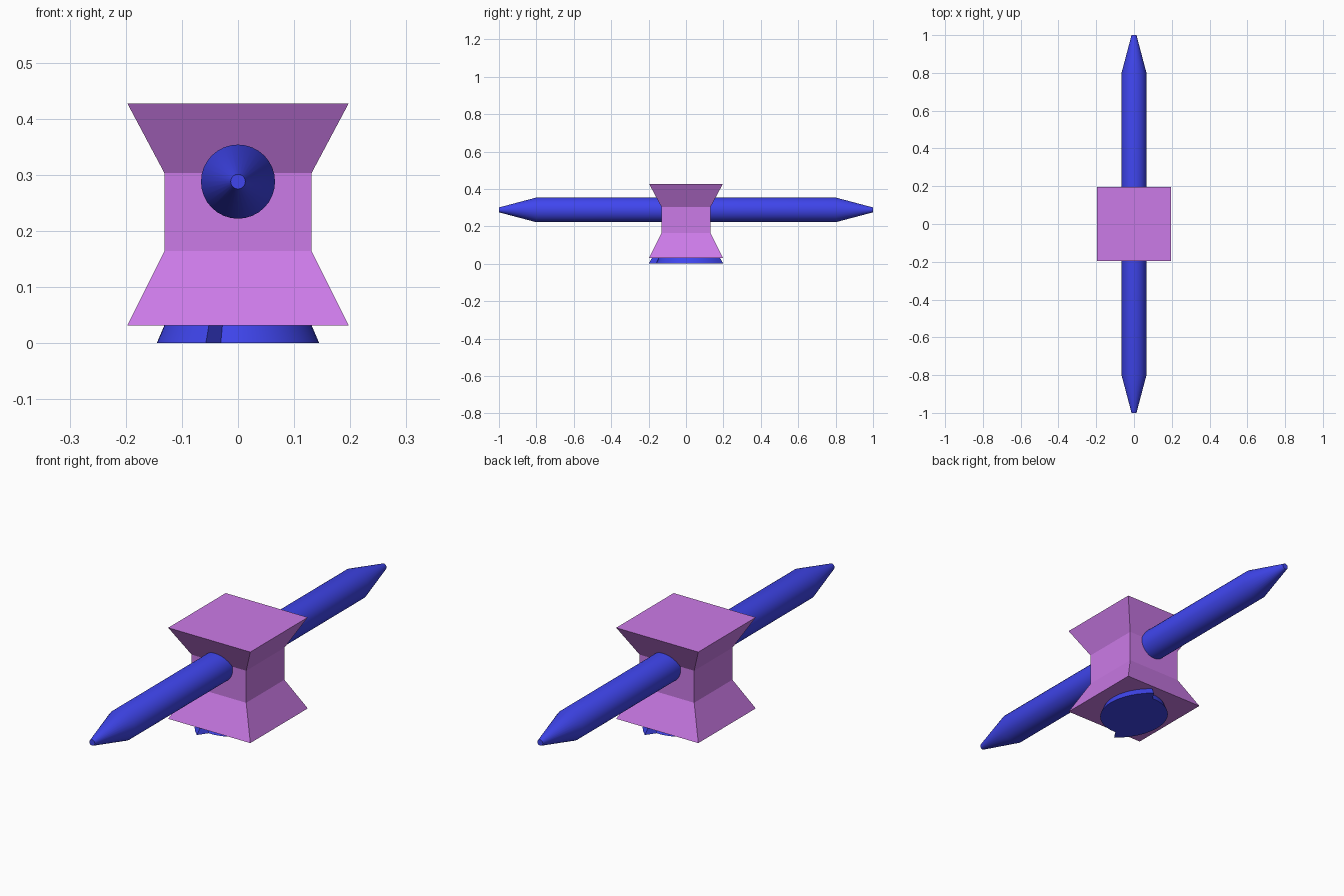
import bpy, bmesh
from math import sin, cos, pi, radians

if "Cube" in bpy.data.objects:
    bpy.data.objects.remove(bpy.data.objects["Cube"])


def material(name, rgb):
    m = bpy.data.materials.new(name)
    m.diffuse_color = (*rgb, 1)
    m.use_nodes = True
    m.node_tree.nodes["Principled BSDF"].inputs["Base Color"].default_value = m.diffuse_color
    return m


purple = material("purple", (0.6, 0.196, 0.8))
blue = material("blue", (0.05, 0.06, 0.85))


def loft(name, rings, mat, smooth=False):
    """Join equal-sized rings of points with quads and cap both ends."""
    bm = bmesh.new()
    loops = [[bm.verts.new(p) for p in ring] for ring in rings]
    for a, b in zip(loops, loops[1:]):
        for i in range(len(a)):
            j = (i + 1) % len(a)
            bm.faces.new((a[i], a[j], b[j], b[i]))
    bm.faces.new(loops[0])
    bm.faces.new(loops[-1])
    bmesh.ops.recalc_face_normals(bm, faces=bm.faces)
    me = bpy.data.meshes.new(name)
    bm.to_mesh(me)
    bm.free()
    me.materials.append(mat)
    ob = bpy.data.objects.new(name, me)
    bpy.context.collection.objects.link(ob)
    if smooth:
        bpy.ops.object.select_all(action='DESELECT')
        ob.select_set(True)
        bpy.context.view_layer.objects.active = ob
        bpy.ops.object.shade_smooth_by_angle(angle=radians(30))
    return ob


# square waisted body
profile = [(0.197, 0.032), (0.131, 0.164), (0.131, 0.303), (0.197, 0.427)]
loft("body", [[(x * h, y * h, z) for x, y in ((-1, -1), (1, -1), (1, 1), (-1, 1))]
              for h, z in profile], purple)

# horizontal rod with tapered tips
rod = [(-1, 0.013), (-0.8, 0.066), (0.8, 0.066), (1, 0.013)]
N = 32
loft("rod", [[(r * cos(2 * pi * i / N), y, 0.288 + r * sin(2 * pi * i / N))
              for i in range(N)] for y, r in rod], blue, True)

# stepped spiral foot: two half turns, each shrinking away from its tip
outline = []
for start in (radians(254), radians(74)):
    for i in range(19):
        t = i / 18
        r = 0.208 - 0.2825 * t + 0.3625 * t ** 2 - 0.125 * t ** 3
        # inner end sits slightly past the tip of the other half
        a = start - t * (pi - 0.09)
        outline.append((r * cos(a), r * sin(a)))
# half turns run clockwise, so rotate the leftover gap into the step face
loft("foot", [[(x * s, y * s, z) for x, y in outline]
              for s, z in ((1, 0), (0.9, 0.034))], blue, True)
